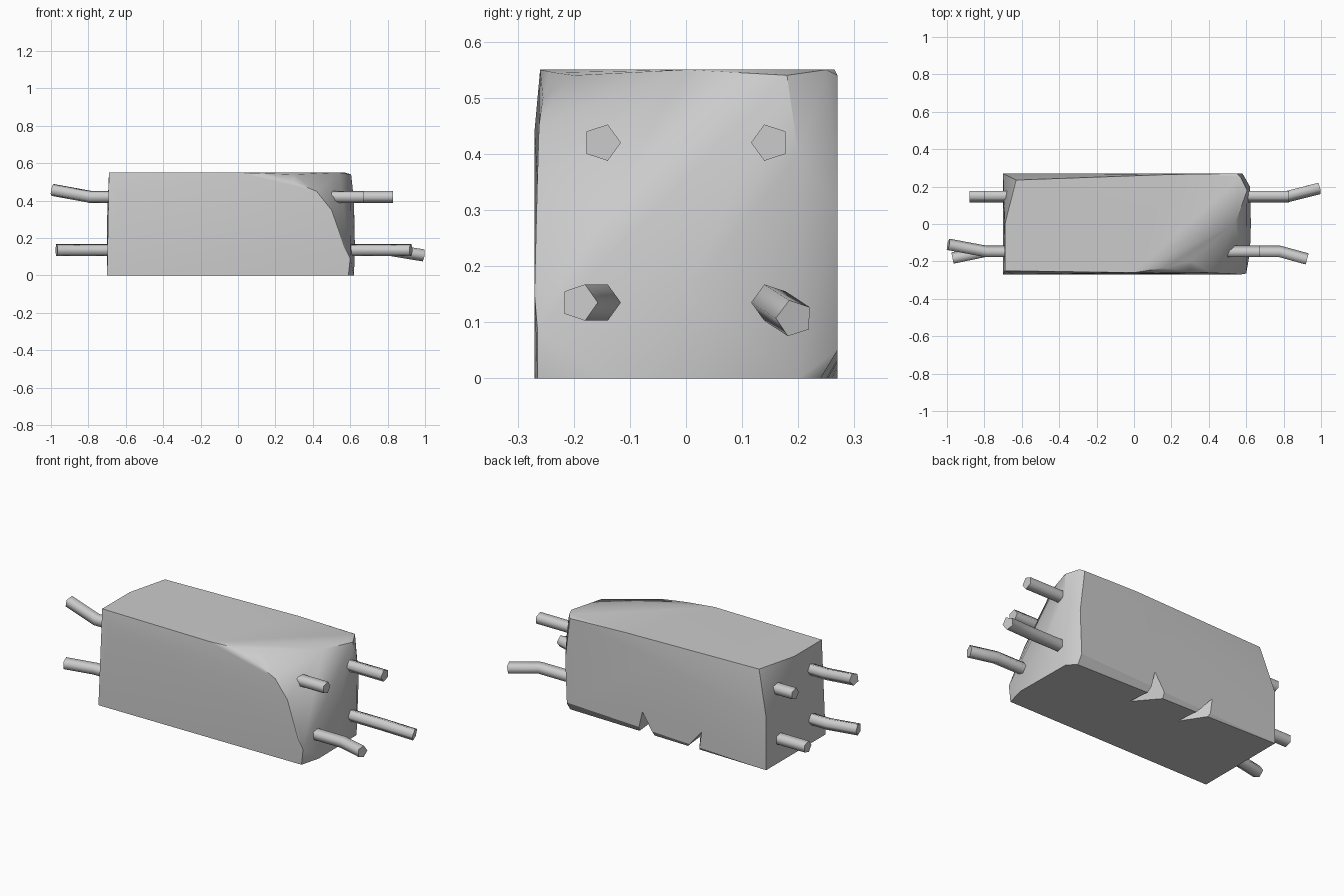
import bpy, bmesh, math
from mathutils import Vector

if "Cube" in bpy.data.objects:
    bpy.data.objects.remove(bpy.data.objects["Cube"])


def hull_object(name, points):
    """Solid convex chunk from a few corner points."""
    bm = bmesh.new()
    for p in points:
        bm.verts.new(p)
    res = bmesh.ops.convex_hull(bm, input=bm.verts[:])
    loose = [v for v in bm.verts if not v.link_faces]
    bmesh.ops.delete(bm, geom=loose, context='VERTS')
    bmesh.ops.recalc_face_normals(bm, faces=bm.faces[:])
    me = bpy.data.meshes.new(name)
    bm.to_mesh(me)
    bm.free()
    ob = bpy.data.objects.new(name, me)
    bpy.context.collection.objects.link(ob)
    return ob


def smooth(ob, degrees):
    bpy.ops.object.select_all(action='DESELECT')
    ob.select_set(True)
    bpy.context.view_layer.objects.active = ob
    bpy.ops.object.shade_smooth_by_angle(angle=math.radians(degrees))


# chipped concrete block
block = hull_object("concrete_block", [
    # left end
    (-.70, -.27, 0), (-.70, .27, 0), (-.70, .27, .30), (-.63, .235, .55),
    (-.69, 0, .55), (-.69, -.25, .55), (-.64, -.27, .44),
    # top outline
    (0, -.26, .55), (.16, -.235, .545), (.30, -.20, .54), (.54, 0, .55),
    (.605, .18, .54), (.57, .25, .55), (.55, .27, .54), (.20, .265, .55),
    (0, .25, .55), (0, .27, .45),
    # broken front right corner
    (.30, -.255, .50), (.42, -.262, .45), (.50, -.265, .35),
    (.57, -.27, .15), (.59, -.265, 0), (.60, -.265, .09),
    # right end and lower back edge
    (.62, -.15, 0), (.625, 0, .15), (.62, .20, .40), (.615, .20, 0),
    (.58, .27, .30), (.57, .27, .05), (.57, .24, 0), (.05, .27, .035),
    (.05, .23, 0),
])

# two wedge notches in the lower back edge
for i, (x, h, a, b) in enumerate([(.08, .15, .12, -.03), (-.31, .13, -.18, -.29)]):
    cutter = hull_object(f"notch_cutter_{i + 1}", [
        (x, .30, h), (a, .30, -.02), (b, .30, -.02), (a + .02, .10, -.02)])
    cutter.hide_render = True
    cutter.hide_set(True)
    mod = block.modifiers.new("notch", 'BOOLEAN')
    mod.operation = 'DIFFERENCE'
    mod.solver = 'EXACT'
    mod.object = cutter
    bpy.context.view_layer.objects.active = block
    bpy.ops.object.modifier_apply(modifier=mod.name)
smooth(block, 30)


def bar(name, path, r=.034):
    """Five sided reinforcing bar along a path."""
    pts = [Vector(p) for p in path]
    side = -1 if pts[0].y > 0 else 1
    bm = bmesh.new()
    rings = []
    for i, p in enumerate(pts):
        t = (pts[min(i + 1, len(pts) - 1)] - pts[max(i - 1, 0)]).normalized()
        v = (Vector((0, 0, 1)) - t * t.z).normalized()
        u = v.cross(t)
        if u.y * side < 0:
            u = -u
        rings.append([bm.verts.new(p + r * (u * math.cos(k * math.tau / 5)
                                            + v * math.sin(k * math.tau / 5)))
                      for k in range(5)])
    for a, b in zip(rings, rings[1:]):
        for k in range(5):
            bm.faces.new((a[k], a[(k + 1) % 5], b[(k + 1) % 5], b[k]))
    bm.faces.new(rings[0])
    bm.faces.new(rings[-1])
    bmesh.ops.recalc_face_normals(bm, faces=bm.faces[:])
    me = bpy.data.meshes.new(name)
    bm.to_mesh(me)
    bm.free()
    ob = bpy.data.objects.new(name, me)
    bpy.context.collection.objects.link(ob)
    smooth(ob, 75)
    # keep the end caps flat
    for f in ob.data.polygons:
        if len(f.vertices) == 5:
            f.use_smooth = False


# bars out of the right end
Y, LO, HI = .15, .135, .42
bar("bar_right_front_upper", [(.50, -Y, HI), (.67, -Y, HI)])
bar("bar_right_back_upper", [(.50, Y, HI), (.83, Y, HI)])
bar("bar_right_front_lower", [(.50, -Y, LO), (.78, -Y, LO), (.925, -.19, LO)])
bar("bar_right_back_lower", [(.50, Y, LO), (.82, Y, LO), (.99, .193, .107)])

# bars out of the left end
bar("bar_left_front_upper", [(-.60, -Y, HI), (-.79, -Y, HI), (-.993, -.112, .457)])
bar("bar_left_front_lower", [(-.60, -Y, LO), (-.80, -Y, LO), (-.97, -.185, LO)])
bar("bar_left_back_upper", [(-.60, Y, HI), (-.80, Y, HI)])
bar("bar_left_back_lower", [(-.60, Y, LO), (-.88, Y, LO)])
